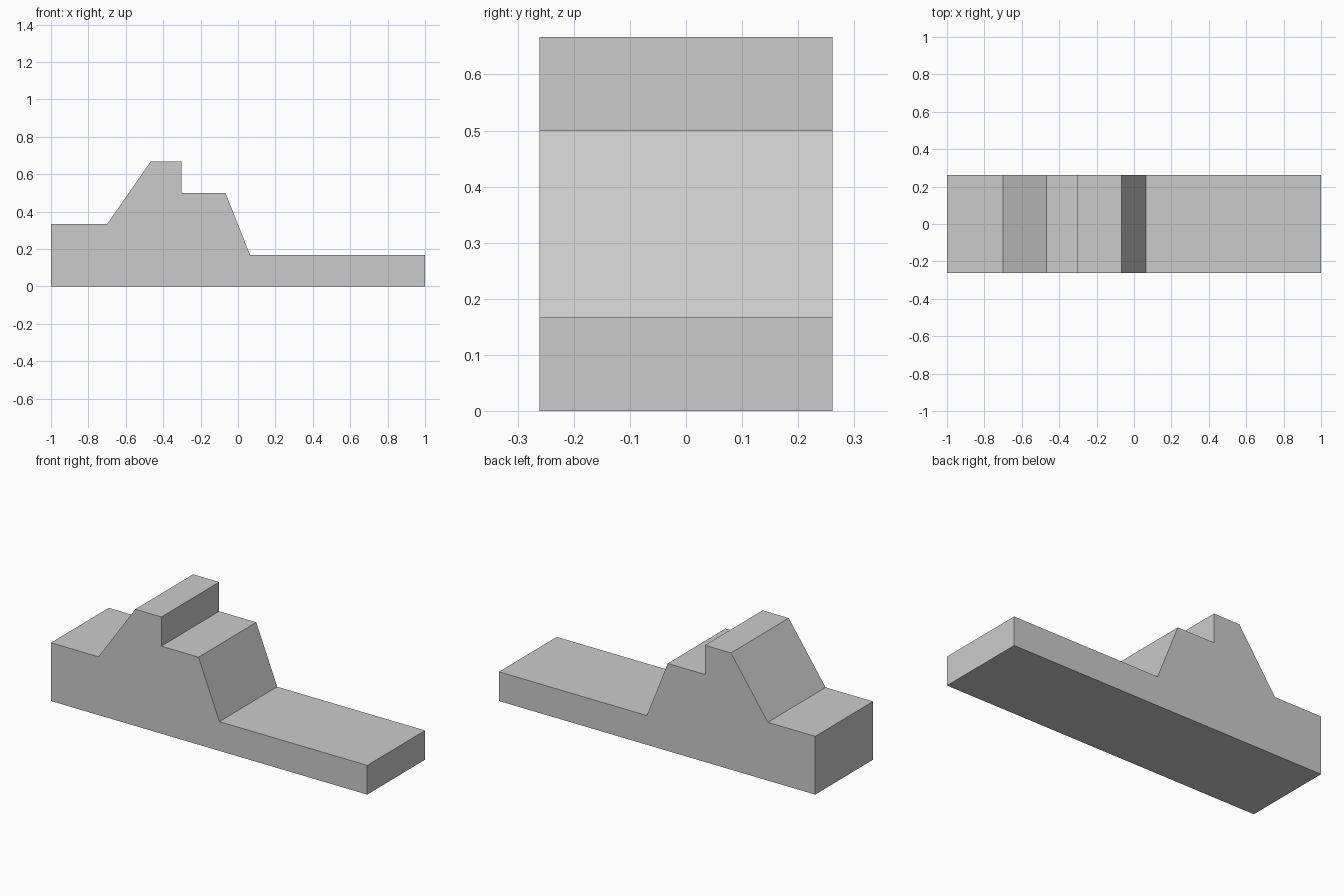
import bpy
import bmesh

cube = bpy.data.objects.get("Cube")
if cube:
    bpy.data.objects.remove(cube, do_unlink=True)

# Plain grey material
grey = bpy.data.materials.new("light grey")
grey.use_nodes = True
colour = (0.6, 0.6, 0.6, 1)
grey.diffuse_color = colour
grey.node_tree.nodes["Principled BSDF"].inputs["Base Color"].default_value = colour

# Side outline (x, z): low deck, stepped raised block, rear deck
HALF_WIDTH = 0.261
outline = [
    (-1, 0), (1, 0), (1, 0.167), (0.065, 0.167), (-0.067, 0.5),
    (-0.302, 0.5), (-0.302, 0.667), (-0.467, 0.667), (-0.7, 0.333), (-1, 0.333),
]

# Extrude the outline across the width
bm = bmesh.new()
side = bm.faces.new([bm.verts.new((x, -HALF_WIDTH, z)) for x, z in outline])
result = bmesh.ops.extrude_face_region(bm, geom=[side], use_keep_orig=True)
moved = [v for v in result["geom"] if isinstance(v, bmesh.types.BMVert)]
bmesh.ops.translate(bm, verts=moved, vec=(0, 2 * HALF_WIDTH, 0))
bmesh.ops.recalc_face_normals(bm, faces=bm.faces)

mesh = bpy.data.meshes.new("stepped_body")
bm.to_mesh(mesh)
bm.free()
mesh.materials.append(grey)
body = bpy.data.objects.new("stepped_body", mesh)
bpy.context.collection.objects.link(body)
